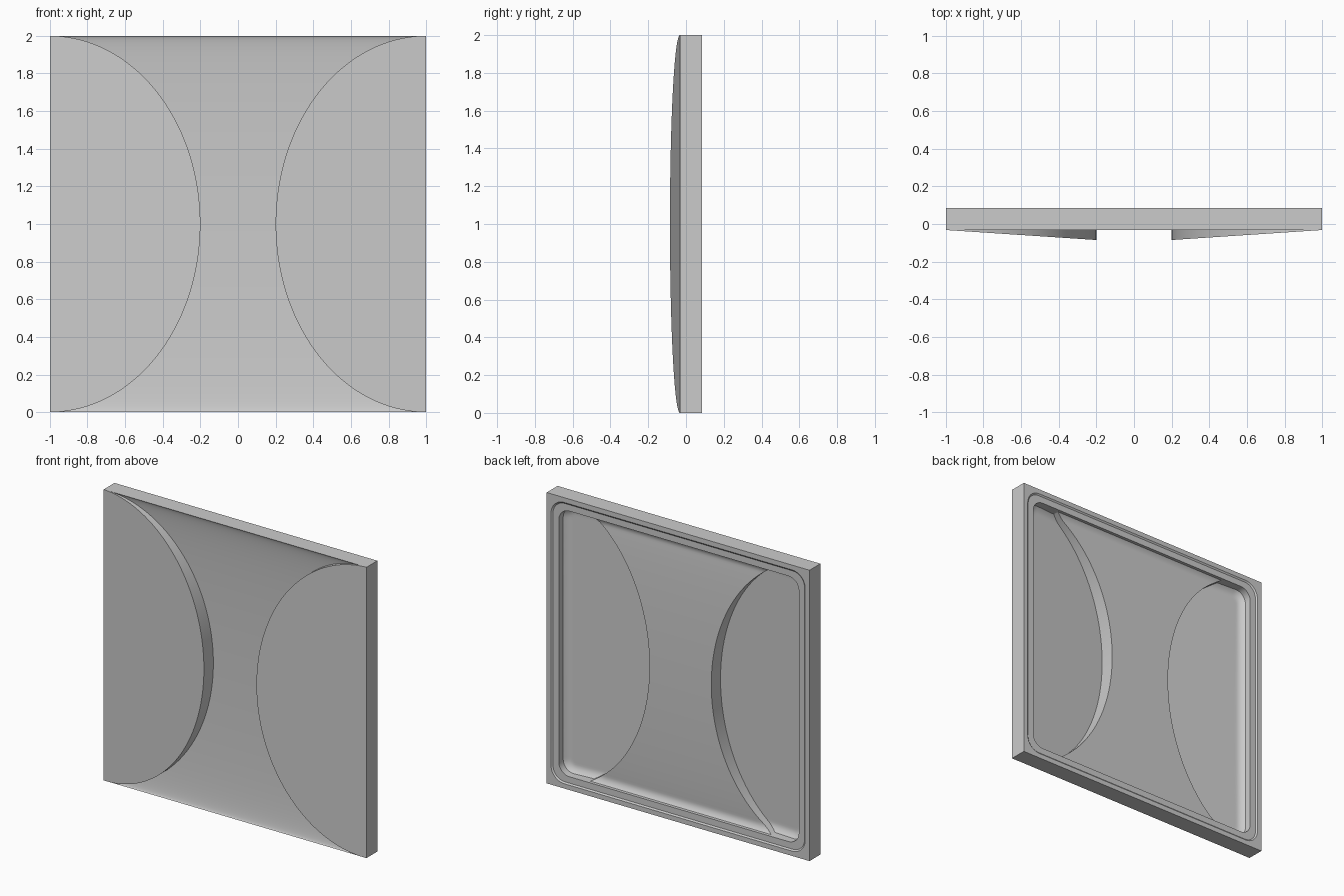
import bpy, bmesh, math

if "Cube" in bpy.data.objects:
    bpy.data.objects.remove(bpy.data.objects["Cube"])

EDGE_Y, BACK_Y = -0.032, 0.086
BULGE, DISH = 0.053, 0.05
INSET, CORNER = 0.087, 0.08      # pocket opening on the back
ROWS, FLAP, MID = 112, 40, 24


def finish(bm, name):
    bmesh.ops.recalc_face_normals(bm, faces=bm.faces)
    me = bpy.data.meshes.new(name)
    bm.to_mesh(me)
    bm.free()
    ob = bpy.data.objects.new(name, me)
    bpy.context.collection.objects.link(ob)
    return ob


def fillet(x, z, r=0.05, rise=0.025):
    """Rise of the pocket floor close to the pocket wall."""
    h = 1 - INSET - CORNER
    qx, qz = abs(x) - h, abs(z - 1) - h
    d = CORNER - math.hypot(max(qx, 0), max(qz, 0)) - min(max(qx, qz), 0)
    d = min(max(d, -0.02), r)
    return rise * (1 - d / r) ** 2


def relief_solid(name, reach, shift, back, soft):
    """Dished middle with two raised half-oval flaps, closed by a flat back."""
    bm = bmesh.new()
    rows = []
    for j in range(ROWS + 1):
        t = math.pi * j / ROWS
        s, z = (0.0 if j in (0, ROWS) else math.sin(t)), 1 - math.cos(t)
        w = reach * s
        flap = [(-1 + w * (i / FLAP) ** 1.6) for i in range(FLAP + 1)]
        pts = [(x, EDGE_Y - BULGE * (1 + x) / 0.8) for x in flap]
        mid = [(-1 + w) * (1 - 2 * i / MID) for i in range(MID + 1)]
        pts += [(x, EDGE_Y + DISH * s) for x in mid]
        pts += [(-x, EDGE_Y - BULGE * (1 + x) / 0.8) for x in reversed(flap)]
        rows.append([bm.verts.new((x, y + shift + (fillet(x, z) if soft else 0), z))
                     for x, y in pts])
    for a, b in zip(rows, rows[1:]):
        for i in range(len(a) - 1):
            bm.faces.new((a[i], a[i + 1], b[i + 1], b[i]))
    bmesh.ops.remove_doubles(bm, verts=bm.verts, dist=1e-5)
    rim = [e for e in bm.edges if e.is_boundary]
    ext = bmesh.ops.extrude_edge_only(bm, edges=rim)["geom"]
    for v in ext:
        if isinstance(v, bmesh.types.BMVert):
            v.co.y = back
    bmesh.ops.edgeloop_fill(bm, edges=[e for e in bm.edges if e.is_boundary])
    return finish(bm, name)


def rounded_prism(name, sections):
    """Loft of rounded squares given as (y, inset, corner radius)."""
    bm = bmesh.new()
    loops = []
    for y, inset, r in sections:
        loop = []
        for q, (sx, sz) in enumerate(((1, 1), (-1, 1), (-1, -1), (1, -1))):
            for k in range(11):
                a = math.radians(90 * q + 9 * k)
                h = 1 - inset - r
                loop.append(bm.verts.new((sx * h + r * math.cos(a), y,
                                          1 + sz * h + r * math.sin(a))))
        loops.append(loop)
    for a, b in zip(loops, loops[1:]):
        for i in range(len(a)):
            k = (i + 1) % len(a)
            bm.faces.new((a[i], a[k], b[k], b[i]))
    bm.faces.new(loops[0])
    bm.faces.new(loops[-1])
    return finish(bm, name)


def cut(ob, tool, op):
    m = ob.modifiers.new(op, 'BOOLEAN')
    m.object, m.operation, m.solver = tool, op, 'EXACT'
    bpy.ops.object.select_all(action='DESELECT')
    bpy.context.view_layer.objects.active = ob
    ob.select_set(True)
    bpy.ops.object.modifier_apply(modifier=m.name)
    bpy.data.objects.remove(tool)


# outer body
panel = relief_solid("wall_panel", 0.8, 0.0, BACK_Y, False)

# hollow pocket following the front relief
pocket = relief_solid("pocket_cutter", 0.765, 0.043, 0.15, True)
pocket.hide_render = True
cut(pocket, rounded_prism("pocket_outline", [(-0.3, INSET, CORNER), (0.12, INSET, CORNER)]), 'INTERSECT')
cut(panel, pocket, 'DIFFERENCE')

# shallow stepped ledge around the pocket
ledge = rounded_prism("ledge_cutter", [(0.078, 0.043, 0.09), (0.086, 0.033, 0.1), (0.12, 0.033, 0.1)])
ledge.hide_render = True
cut(panel, ledge, 'DIFFERENCE')

bpy.context.view_layer.objects.active = panel
panel.select_set(True)
bpy.ops.object.shade_smooth_by_angle(angle=math.radians(30))
